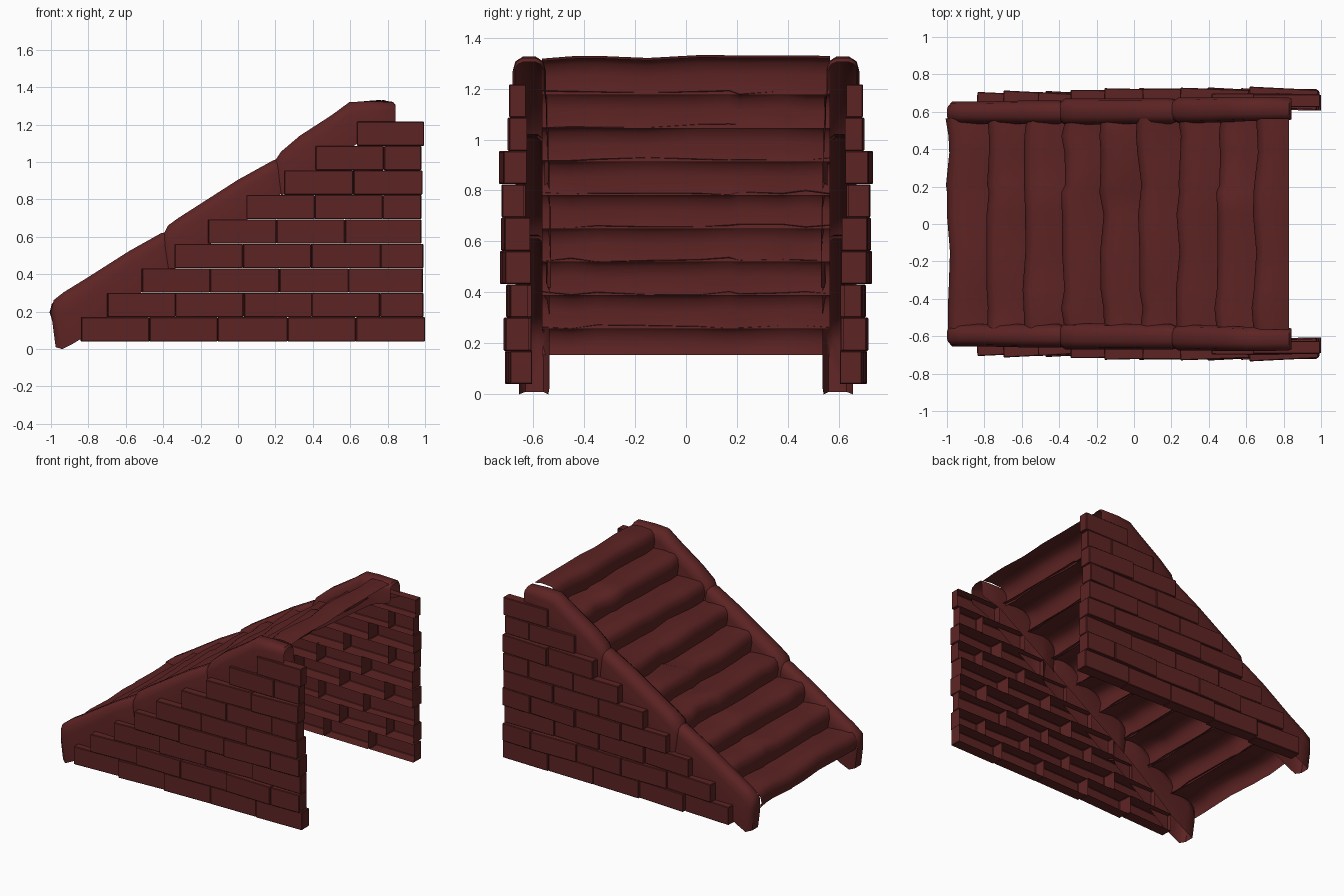
import bpy, bmesh, math, random
from mathutils import Matrix

if "Cube" in bpy.data.objects:
    bpy.data.objects.remove(bpy.data.objects["Cube"])

random.seed(4)
mat = bpy.data.materials.new("dark_red_stone")
mat.diffuse_color = (0.11, 0.017, 0.017, 1)
mat.use_nodes = True
mat.node_tree.nodes["Principled BSDF"].inputs["Base Color"].default_value = mat.diffuse_color


def finish(bm, name, smooth=None):
    bmesh.ops.recalc_face_normals(bm, faces=bm.faces)
    me = bpy.data.meshes.new(name)
    bm.to_mesh(me)
    bm.free()
    me.materials.append(mat)
    ob = bpy.data.objects.new(name, me)
    bpy.context.collection.objects.link(ob)
    if smooth:
        bpy.ops.object.select_all(action='DESELECT')
        ob.select_set(True)
        bpy.context.view_layer.objects.active = ob
        bpy.ops.object.shade_smooth_by_angle(angle=math.radians(smooth))
    return ob


# Side walls: rows of loose bricks, (joint positions, inner y, outer y)
rows = [
    ([-.84, -.475, -.11, .265, .63, 1.0], .615, .70),
    ([-.70, -.335, .03, .395, .76, .99], .62, .71),
    ([-.515, -.15, .22, .59, .99], .62, .69),
    ([-.34, .025, .39, .76, .99], .62, .72),
    ([-.16, .205, .57, .98], .62, .72),
    ([.045, .41, .775, .98], .635, .72),
    ([.245, .615, .985], .63, .72),
    ([.415, .78, .98], .63, .70),
    ([.635, .995], .635, .70),
]


def brick_wall(name, side):
    rng = random.Random(7)
    bm = bmesh.new()
    for r, (xs, y0, y1) in enumerate(rows):
        z = 0.105 + r * 0.1308
        for a, b in zip(xs, xs[1:]):
            shift = rng.uniform(-.006, .006)
            turn = rng.uniform(-.06, .03)
            m = (Matrix.Translation(((a + b) / 2, side * ((y0 + y1) / 2 + shift), z))
                 @ Matrix.Rotation(side * turn, 4, 'Z')
                 @ Matrix.Diagonal((b - a - .001, y1 - y0, .130, 1)))
            bmesh.ops.create_cube(bm, size=1, matrix=m)
    # bricks are open on the hidden inner side
    bm.normal_update()
    inner = [f for f in bm.faces if f.normal.y * side < -.5]
    bmesh.ops.delete(bm, geom=inner, context='FACES_ONLY')
    edges = [e for e in bm.edges if len(e.link_faces) == 2]
    bmesh.ops.bevel(bm, geom=edges, offset=.004, segments=1, affect='EDGES')
    finish(bm, name)


# Sloping curbs: three overlapping rounded stones per side (x, top z, bottom x, bottom z, inner y, outer y)
curbs = [
    [(-1.0, .20, -.975, .01, .56, .63), (-.985, .262, -.94, .0, .54, .655), (-.93, .305, -.88, .03, .535, .655),
     (-.80, .385, -.78, .09, .535, .655), (-.58, .525, -.56, .27, .535, .66), (-.41, .62, -.39, .40, .535, .66),
     (-.375, .625, -.365, .44, .55, .65)],
    [(-.40, .61, -.37, .42, .545, .655), (-.375, .66, -.35, .42, .53, .67), (-.32, .70, -.31, .45, .53, .67),
     (0, .905, 0, .66, .535, .67), (.19, 1.01, .21, .80, .535, .67), (.225, 1.02, .235, .84, .55, .66)],
    [(.20, 1.01, .23, .82, .555, .66), (.23, 1.055, .25, .83, .54, .675), (.33, 1.14, .34, .89, .54, .675),
     (.50, 1.25, .51, 1.01, .545, .68), (.595, 1.32, .61, 1.08, .55, .68), (.70, 1.325, .70, 1.14, .55, .68),
     (.83, 1.32, .83, 1.18, .555, .675), (.842, 1.305, .842, 1.20, .56, .67)],
]
arch = [(0, 1), (0, .3), (.08, .1), (.3, 0), (.7, 0), (.92, .1), (1, .3), (1, 1)]


def curb(name, sections, side, capped):
    bm = bmesh.new()
    rings = []
    for xt, zt, xb, zb, y0, y1 in sections:
        rings.append([bm.verts.new((xt + (xb - xt) * v, side * (y0 + (y1 - y0) * u), zt + (zb - zt) * v))
                      for u, v in arch])
    for p, q in zip(rings, rings[1:]):
        for i in range(len(arch) - 1):
            bm.faces.new((p[i], p[i + 1], q[i + 1], q[i]))
    if capped:
        bm.faces.new(rings[0])
    finish(bm, name, 45)


for side, label in ((1, "back"), (-1, "front")):
    brick_wall(label + "_brick_wall", side)
    for i, s in enumerate(curbs):
        curb(f"{label}_curb_{i + 1}", s, side, i == 0)

# Worn steps: each a soft riser and tread strip, open underneath
ys = [-.565, -.45, -.35, -.15, .05, .17, .21, .38, .47, .565]
RUN, RISE = .205, .1312
for s in range(9):
    bm = bmesh.new()
    x, z = -.985 + RUN * s, .270 + RISE * s
    skew = random.uniform(-.015, .015)
    low = -.115 if s == 0 else -.145
    back = RUN + .015 if s < 8 else .83 - x
    prof = [(.005, low), (-.008, -.07), (.004, -.025), (.03, .0), (.11, .006), (back - .03, .0), (back, -.004)]
    cols = []
    for y in ys:
        jx, jz = random.uniform(-.012, .012) + skew * y * 1.6, random.uniform(-.009, .007)
        cols.append([bm.verts.new((x + px + (jx if k < 5 else 0), y, z + pz + (jz if k else 0)))
                     for k, (px, pz) in enumerate(prof)])
    for p, q in zip(cols, cols[1:]):
        for k in range(len(prof) - 1):
            bm.faces.new((p[k], p[k + 1], q[k + 1], q[k]))
    ob = finish(bm, f"step_{s + 1}", 60)
    if ob.data.polygons[len(prof) - 3].normal.z < 0:
        ob.data.flip_normals()
